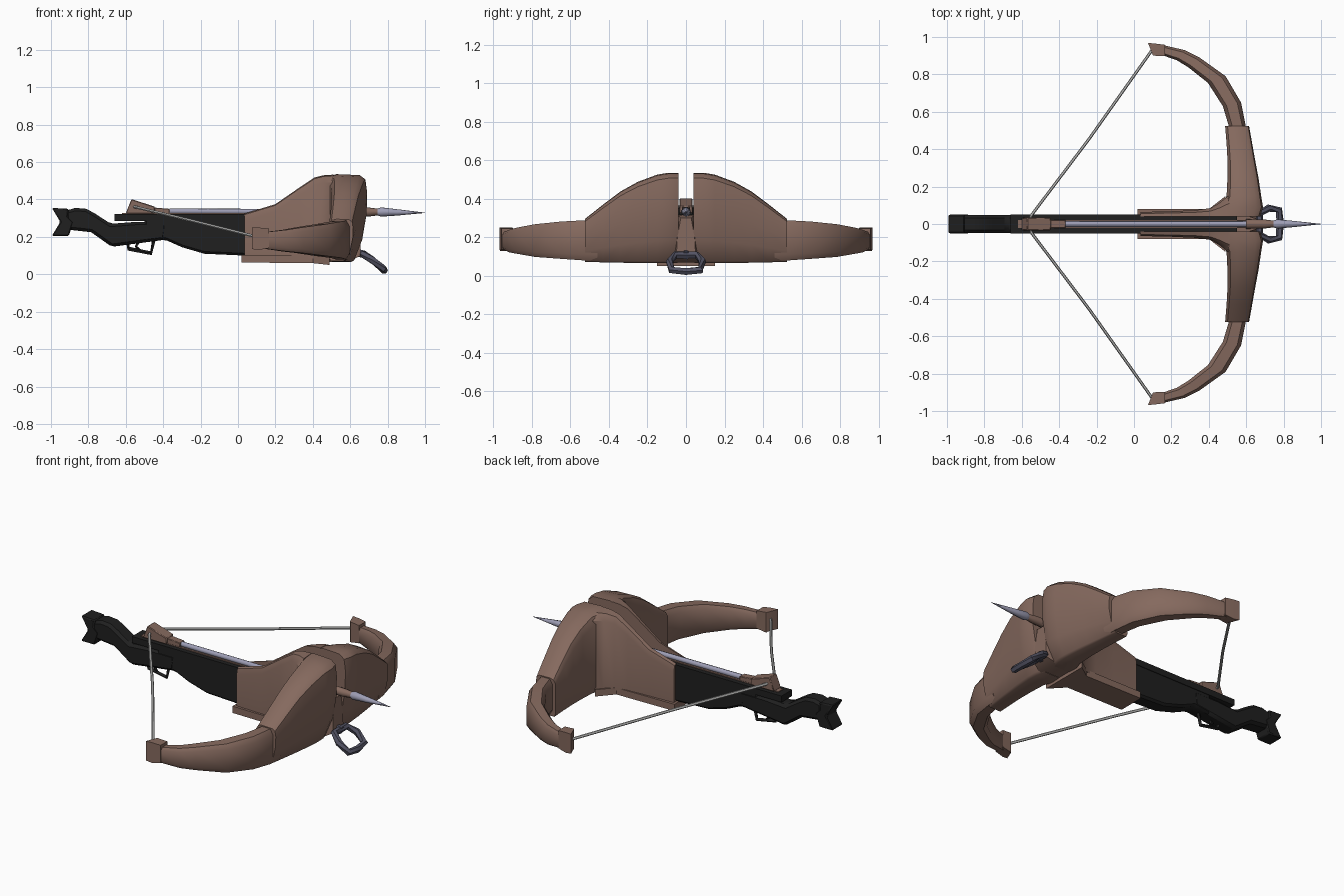
import bpy, bmesh, math
from mathutils import Vector


def material(name, rgb):
    m = bpy.data.materials.new(name)
    m.diffuse_color = (*rgb, 1)
    return m


BROWN = material("brown_hide", (0.235, 0.142, 0.112))
BLACK = material("black_stock", (0.014, 0.014, 0.014))
STEEL = material("pale_steel", (0.34, 0.34, 0.46))
DARK = material("dark_steel", (0.085, 0.085, 0.125))
CORD = material("pale_cord", (0.55, 0.55, 0.54))


def finish(name, bm, mat, angle=35, bevel=0):
    bmesh.ops.recalc_face_normals(bm, faces=bm.faces)
    me = bpy.data.meshes.new(name)
    bm.to_mesh(me)
    bm.free()
    me.materials.append(mat)
    me.shade_smooth()
    me.set_sharp_from_angle(angle=math.radians(angle))
    ob = bpy.data.objects.new(name, me)
    bpy.context.collection.objects.link(ob)
    if bevel:
        b = ob.modifiers.new("bevel", 'BEVEL')
        b.width, b.segments = bevel, 1
    return ob


def loft(name, rings, mat, angle=35, closed=False, bevel=0):
    """Skin a list of equal-length rings, capping the ends."""
    bm = bmesh.new()
    vs = [[bm.verts.new(p) for p in r] for r in rings]
    n = len(vs[0])
    pairs = list(zip(vs, vs[1:])) + ([(vs[-1], vs[0])] if closed else [])
    for a, b in pairs:
        for i in range(n):
            j = (i + 1) % n
            bm.faces.new((a[i], a[j], b[j], b[i]))
    if not closed:
        bm.faces.new(vs[0])
        bm.faces.new(vs[-1])
    return finish(name, bm, mat, angle, bevel)


def side_profile(name, pts, half, mat, bevel=0):
    """Extrude an xz outline across y."""
    return loft(name, [[(x, s * half, z) for x, z in pts] for s in (-1, 1)], mat, 35, False, bevel)


def tube(name, path, r, mat, sides=6, closed=False):
    """Tube along points; r is one radius or one per point."""
    path = [Vector(p) for p in path]
    n, rings = len(path), []
    for i, p in enumerate(path):
        a = path[i - 1] if (i or closed) else p
        b = path[(i + 1) % n] if (i < n - 1 or closed) else p
        t = (b - a).normalized()
        u = t.cross(Vector((0, 0.1, 1))).normalized()
        w = t.cross(u)
        rad = r[i] if isinstance(r, (list, tuple)) else r
        rings.append([p + rad * (math.cos(k * math.tau / sides) * u + math.sin(k * math.tau / sides) * w)
                      for k in range(sides)])
    return loft(name, rings, mat, 50, closed)


# Black stock: butt, grip and fore-end
side_profile("butt", [(-0.995, 0.355), (-0.905, 0.35), (-0.91, 0.31), (-0.88, 0.28), (-0.905, 0.205),
                      (-0.995, 0.205), (-0.95, 0.28)], 0.05, BLACK, 0.006)
side_profile("grip", [(-0.92, 0.34), (-0.87, 0.355), (-0.81, 0.35), (-0.765, 0.325), (-0.68, 0.27),
                      (-0.55, 0.28), (-0.38, 0.28), (-0.39, 0.185), (-0.675, 0.147), (-0.785, 0.225),
                      (-0.92, 0.24)], 0.048, BLACK, 0.015)
side_profile("fore_stock", [(-0.5, 0.3), (0.55, 0.3), (0.55, 0.10), (0.04, 0.10), (-0.18, 0.11),
                            (-0.30, 0.145), (-0.39, 0.185), (-0.5, 0.17)], 0.046, BLACK, 0.012)
side_profile("rail", [(-0.66, 0.285), (-0.66, 0.322), (0.55, 0.322), (0.55, 0.285)], 0.05, BLACK)
side_profile("bolt_groove", [(-0.62, 0.318), (-0.62, 0.327), (0.6, 0.327), (0.6, 0.318)], 0.022, BROWN)

# Trigger guard and trigger
tube("trigger_guard", [(-0.59, 0, 0.175), (-0.585, 0, 0.137), (-0.465, 0, 0.113), (-0.45, 0, 0.185)],
     0.011, BLACK, 4)
tube("trigger", [(-0.525, 0, 0.185), (-0.545, 0, 0.15), (-0.53, 0, 0.13)], 0.009, BLACK, 4)

# String latch
side_profile("latch", [(-0.6, 0.325), (-0.57, 0.402), (-0.445, 0.362), (-0.445, 0.325)], 0.034, BROWN, 0.004)
side_profile("latch_nose", [(-0.45, 0.325), (-0.45, 0.357), (-0.365, 0.35), (-0.365, 0.325)], 0.022, BROWN, 0.003)

# Bolt: shaft, collar and spindle head
tube("bolt_shaft", [(-0.365, 0, 0.337), (0.72, 0, 0.333)], 0.015, STEEL, 8)
tube("bolt_collar", [(0.6, 0, 0.333), (0.7, 0, 0.333), (0.755, 0, 0.333)], [0.026, 0.024, 0.017], BROWN, 8)
tube("bolt_head", [(0.735, 0, 0.333), (0.765, 0, 0.333), (0.85, 0, 0.331), (1.0, 0, 0.329)],
     [0.014, 0.025, 0.017, 0.001], STEEL, 8)

# Brown nose block filling the space between the wings
loft("nose_block", [[(x, -w, z0), (x, w, z0), (x, w * 0.9, 0.2), (x, 0.045 * t, z1), (x, -0.045 * t, z1), (x, -w * 0.9, 0.2)]
                    for x, w, z0, z1, t in [(0.45, 0.07, 0.07, 0.30, 1), (0.6, 0.07, 0.07, 0.315, 1),
                                            (0.655, 0.05, 0.1, 0.30, 0.6)]], BROWN)

# Lower plate that flares out under the wings
outline = [(0.02, 0.08, 0.063), (0.40, 0.08, 0.06), (0.49, 0.15, 0.05)]
loft("under_plate", [[(x, -y, z), (x, y, z), (x, y, z + 0.04), (x, -y, z + 0.04)] for x, y, z in outline], BROWN)

# Normalised wing section: back to front, low to high
WING = [(0.06, 0), (0, 0.08), (0, 0.88), (0.1, 0.97), (0.3, 1), (0.82, 0.99), (0.96, 0.94), (1, 0.8), (0.99, 0.55),
        (0.88, 0.25), (0.68, 0.02), (0.6, 0)]
OCT = [(0.2, 0), (0.8, 0), (1, 0.15), (1, 0.85), (0.8, 1), (0.2, 1), (0, 0.85), (0, 0.15)]

for s, side in ((-1, "front"), (1, "back")):
    # Tall humped wing
    loft(side + "_wing", [[(xb + u * (xf - xb), s * y, z0 + v * (z1 - z0)) for u, v in WING]
                          for y, xb, xf, z0, z1 in [
                              (0.04, 0.46, 0.675, 0.068, 0.535), (0.09, 0.47, 0.69, 0.066, 0.535),
                              (0.15, 0.495, 0.68, 0.066, 0.525), (0.25, 0.50, 0.665, 0.067, 0.488),
                              (0.34, 0.50, 0.648, 0.068, 0.438), (0.43, 0.495, 0.632, 0.07, 0.37),
                              (0.525, 0.487, 0.615, 0.072, 0.295)]], BROWN, 40)
    # Cheek sweeping back along the stock
    loft(side + "_cheek", [[(x, s * 0.04, 0.09), (x, s * yo, 0.085), (x, s * yo, z1 - 0.04),
                            (x, s * (0.045 + (yo - 0.045) * 0.6), z1 - 0.006), (x, s * 0.04, z1)]
                           for x, yo, z1 in [(0.035, 0.064, 0.325), (0.2, 0.068, 0.375), (0.33, 0.074, 0.465),
                                             (0.41, 0.085, 0.518), (0.46, 0.115, 0.53), (0.51, 0.155, 0.533)]],
         BROWN, 40)
    # Curved limb: outer xy, inner xy, low z, high z
    limb = [(0.6, 0.46, 0.505, 0.46, 0.078, 0.288), (0.596, 0.53, 0.505, 0.53, 0.08, 0.288),
            (0.572, 0.65, 0.475, 0.63, 0.088, 0.282), (0.49, 0.79, 0.395, 0.755, 0.098, 0.268),
            (0.35, 0.89, 0.29, 0.838, 0.115, 0.25), (0.27, 0.93, 0.23, 0.875, 0.122, 0.238),
            (0.14, 0.96, 0.13, 0.91, 0.138, 0.225)]
    loft(side + "_limb", [[(xi + u * (xo - xi), s * (yi + u * (yo - yi)), z0 + v * (z1 - z0)) for u, v in OCT]
                          for xo, yo, xi, yi, z0, z1 in limb], BROWN, 40)
    # Limb tip block
    loft(side + "_limb_tip", [[(xo, s * yo, z0), (xi, s * yi, z0), (xi, s * yi, z1), (xo, s * yo, z1)]
                              for xo, yo, xi, yi, z0, z1 in [(0.165, 0.958, 0.165, 0.897, 0.14, 0.245),
                                                             (0.11, 0.965, 0.105, 0.9, 0.13, 0.25),
                                                             (0.075, 0.968, 0.1, 0.905, 0.135, 0.25)]], BROWN)
    # Drawn string
    tube(side + "_string", [(0.1, s * 0.935, 0.2), (-0.24, s * 0.455, 0.285), (-0.55, s * 0.045, 0.36), (-0.56, 0, 0.363)],
         0.008, CORD)

# Stirrup: slanted trapezoid loop
tube("stirrup", [(0.67, -0.055, 0.108), (0.67, 0.055, 0.108), (0.72, 0.085, 0.075), (0.775, 0.075, 0.03),
                 (0.782, 0, 0.022), (0.775, -0.075, 0.03), (0.72, -0.085, 0.075)], 0.02, DARK, 6, True)
tube("stirrup_mount", [(0.62, 0, 0.12), (0.68, 0, 0.105)], 0.022, DARK, 6)
